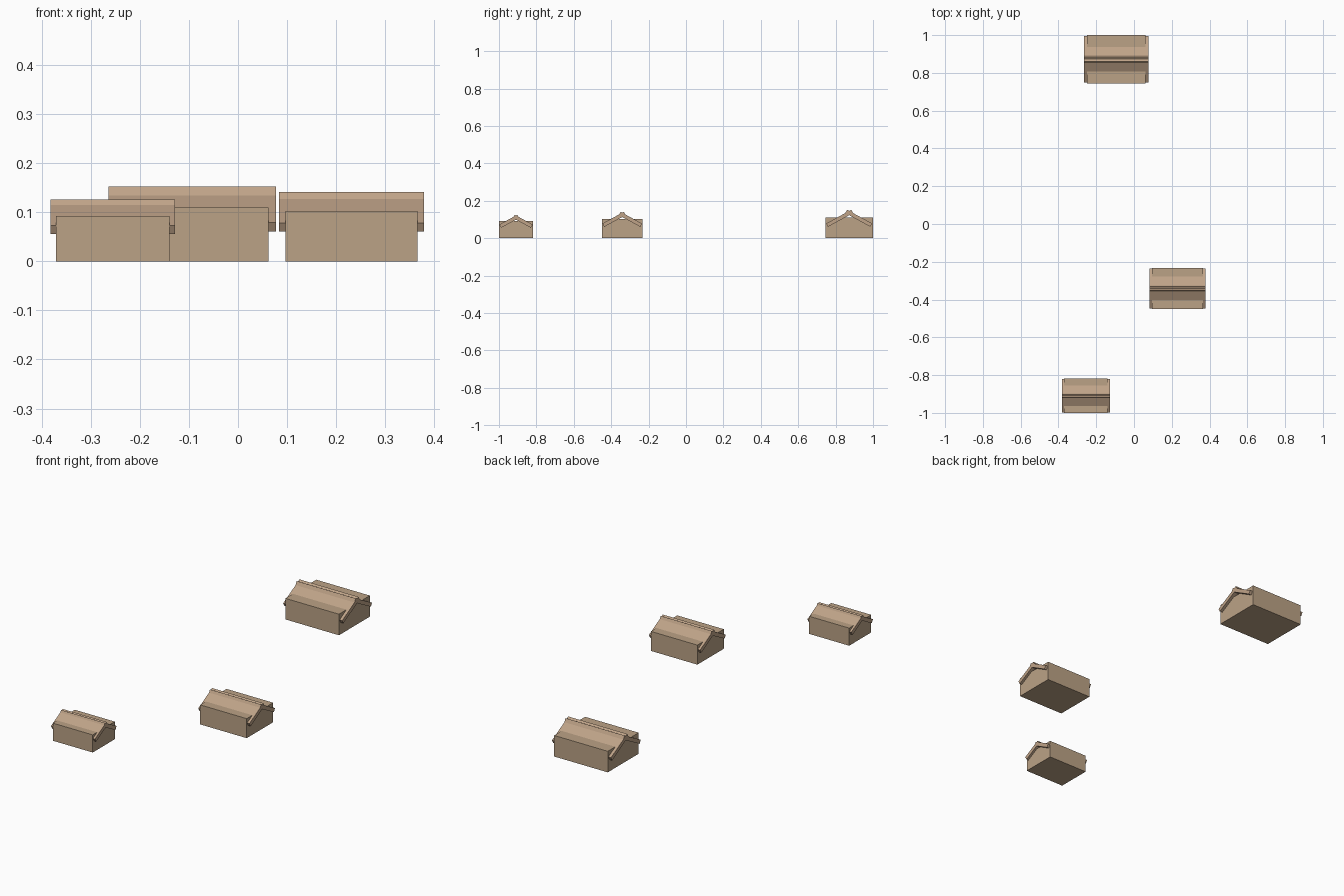
import bpy
from mathutils import Matrix, Euler

if "Cube" in bpy.data.objects:
    bpy.data.objects.remove(bpy.data.objects["Cube"])

def material(name, rgb):
    m = bpy.data.materials.new(name)
    m.diffuse_color = (*rgb, 1)
    m.use_nodes = True
    m.node_tree.nodes["Principled BSDF"].inputs["Base Color"].default_value = m.diffuse_color
    return m

TAN = material("tan", (0.50, 0.365, 0.24))
ROOF = material("roof_tan", (0.52, 0.365, 0.245))
PITCH = 0.5        # roof slope in radians
THICK = 0.02       # roof slab thickness

def box(name, centre, size, mat, tilt=0.0):
    bpy.ops.mesh.primitive_cube_add(size=1)
    ob = bpy.context.object
    ob.name = name
    ob.data.transform(Matrix.Diagonal((*size, 1)))
    ob.location = centre
    ob.rotation_euler = Euler((tilt, 0, 0))
    ob.data.materials.append(mat)

def house(name, x, y, w, d, h, roof_z):
    # block of walls
    box(name + "_walls", (x, y, h / 2), (w, d, h), TAN)
    # two tilted roof slabs that cross at the ridge
    for label, s in (("front", -1), ("back", 1)):
        box(f"{name}_roof_{label}", (x, y + s * 0.2 * d, roof_z),
            (w * 1.1, d * 0.6, THICK), ROOF, -s * PITCH)

house("small_house", -0.255, -0.909, 0.231, 0.182, 0.092, 0.0905)
house("medium_house", 0.231, -0.341, 0.269, 0.218, 0.102, 0.101)
house("large_house", -0.093, 0.8725, 0.310, 0.255, 0.110, 0.1065)
